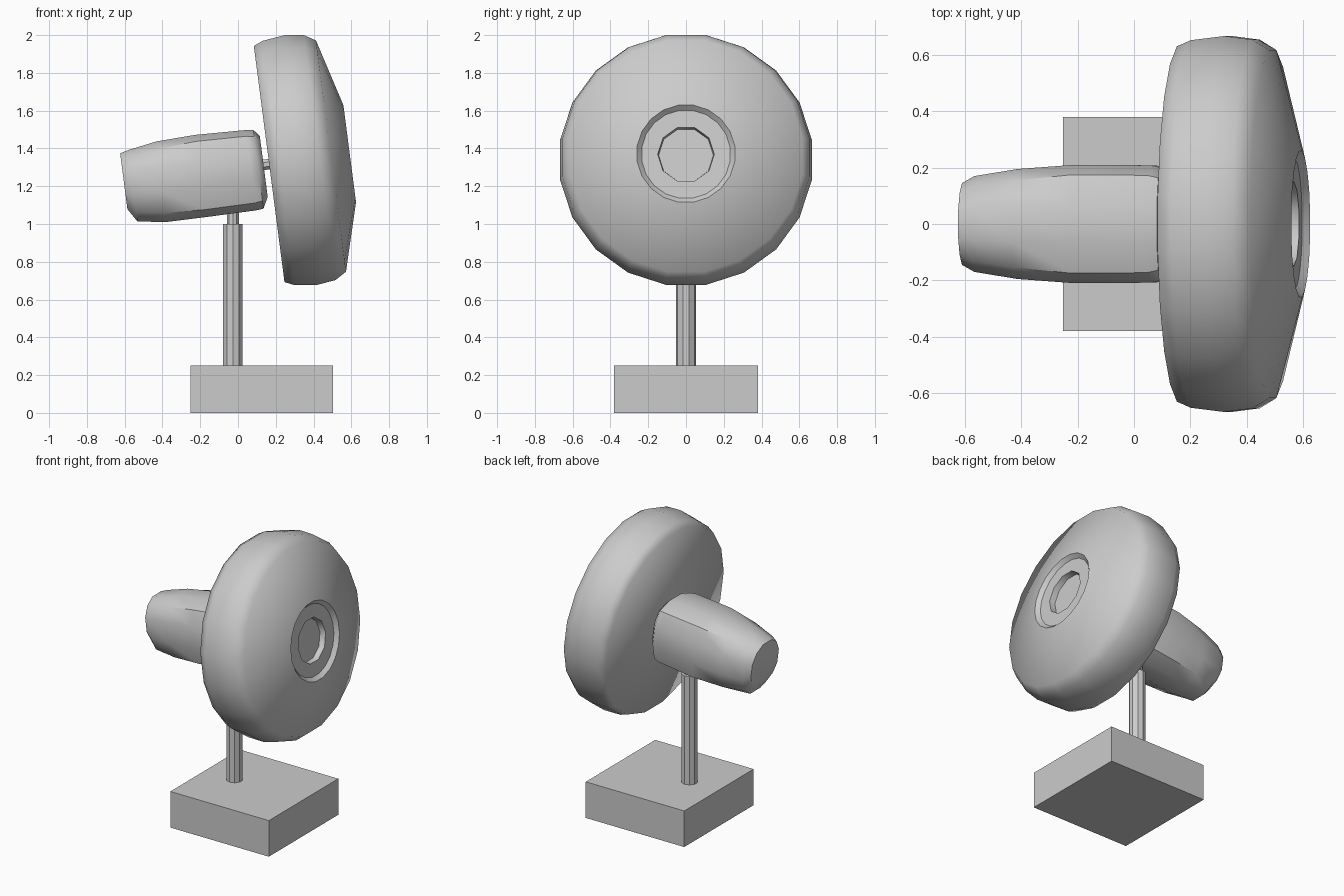
import bpy, bmesh, math
from mathutils import Matrix

if "Cube" in bpy.data.objects:
    bpy.data.objects.remove(bpy.data.objects["Cube"])

# Tilted frame shared by all head parts: local x runs along the fan axis
HEAD = Matrix.Translation((0.165, 0, 1.317)) @ Matrix.Rotation(math.radians(-7.4), 4, 'Y')


def loft(name, rings, matrix, smooth=None):
    """Skin a row of equal-count point rings and cap both ends."""
    bm = bmesh.new()
    loops = [[bm.verts.new(p) for p in ring] for ring in rings]
    n = len(loops[0])
    for a, b in zip(loops, loops[1:]):
        for i in range(n):
            j = (i + 1) % n
            bm.faces.new((a[i], a[j], b[j], b[i]))
    bm.faces.new(loops[0])
    bm.faces.new(loops[-1])
    bmesh.ops.remove_doubles(bm, verts=bm.verts, dist=1e-5)
    bmesh.ops.recalc_face_normals(bm, faces=bm.faces)
    me = bpy.data.meshes.new(name)
    bm.to_mesh(me)
    bm.free()
    ob = bpy.data.objects.new(name, me)
    ob.matrix_world = matrix
    bpy.context.collection.objects.link(ob)
    if smooth:
        bpy.ops.object.select_all(action='DESELECT')
        bpy.context.view_layer.objects.active = ob
        ob.select_set(True)
        bpy.ops.object.shade_smooth_by_angle(angle=math.radians(smooth))
    return ob


def ring(u, r, n=20, halve=False):
    """Circle about local x with flats on top and sides; halve merges pairs of points."""
    pts = []
    for k in range(n):
        t = 2 * math.pi * ((2 * ((k + 1) // 2)) if halve else k + 0.5) / n
        pts.append((u, r * math.cos(t), r * math.sin(t)))
    return pts


# Base block
bpy.ops.mesh.primitive_cube_add(size=1, location=(0.125, 0, 0.125))
base = bpy.context.object
base.name = "base"
base.scale = (0.755, 0.76, 0.25)

# Telescopic stand
for name, r, z0, z1 in (("stand_outer", 0.054, 0.25, 1.0), ("stand_inner", 0.033, 0.95, 1.15)):
    bpy.ops.mesh.primitive_cylinder_add(vertices=10, radius=r, depth=z1 - z0,
                                        location=(-0.027, 0, (z0 + z1) / 2))
    bpy.context.object.name = name

# Fan cage: domed drum with recessed hub and a smaller socket in its centre
cage = loft("fan_cage", [
    ring(0, 0.638), ring(0.05, 0.66), ring(0.17, 0.675), ring(0.27, 0.662), ring(0.33, 0.625),
    ring(0.43, 0.262), ring(0.405, 0.237),
    ring(0.405, 0.15, halve=True), ring(0.365, 0.145, halve=True)], HEAD, 180)

# Keep the hub edges crisp while the drum stays smooth
for e in cage.data.edges:
    a, b = (cage.data.vertices[i].co for i in e.vertices)
    ra, rb = (math.hypot(c.y, c.z) for c in (a, b))
    e.use_edge_sharp = max(ra, rb) < 0.27 and abs(ra - rb) < 1e-4

# Motor housing: bulged square section, rounder at the ends


def section(u, w, top, bot, corner):
    quarter = [(1, 0.33), (corner, corner), (0.33, 1)]
    pts = []
    for sy, sz, flip in ((1, 1, 1), (-1, 1, -1), (-1, -1, 1), (1, -1, -1)):
        for y, z in quarter[::flip]:
            pts.append((u, sy * y * w, sz * z * (top if sz > 0 else bot)))
    return pts


loft("motor_housing", [section(*s) for s in (
    (-0.775, 0.145, 0.158, 0.14, 0.75), (-0.73, 0.17, 0.17, 0.212, 0.76),
    (-0.575, 0.195, 0.196, 0.234, 0.79), (-0.37, 0.21, 0.204, 0.235, 0.83),
    (-0.10, 0.208, 0.195, 0.234, 0.83), (-0.06, 0.20, 0.19, 0.23, 0.82),
    (-0.03, 0.165, 0.155, 0.17, 0.8))], HEAD, 40)

# Shaft joining motor and fan
loft("shaft", [ring(-0.05, 0.03, 8), ring(0.02, 0.03, 8)], HEAD)
